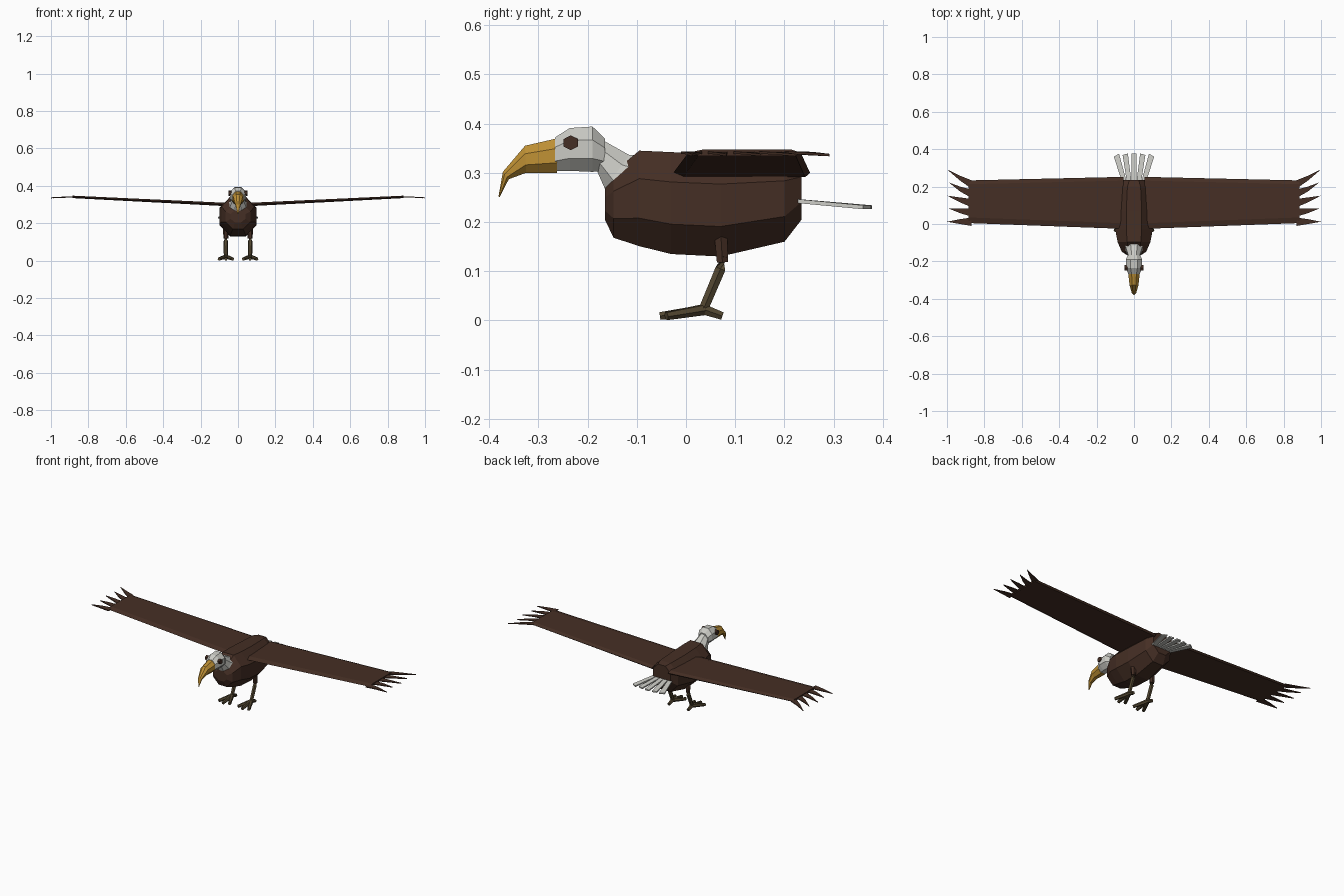
import bpy, math
from mathutils import Vector

cube = bpy.data.objects.get("Cube")
if cube:
    bpy.data.objects.remove(cube, do_unlink=True)


def material(name, rgb):
    m = bpy.data.materials.new(name)
    m.use_nodes = True
    m.diffuse_color = (*rgb, 1)
    node = next(n for n in m.node_tree.nodes if n.type == 'BSDF_PRINCIPLED')
    node.inputs["Base Color"].default_value = (*rgb, 1)
    return m


BROWN = material("dark brown feathers", (0.06, 0.028, 0.018))
WHITE = material("pale grey feathers", (0.6, 0.6, 0.56))
GOLD = material("golden beak", (0.52, 0.28, 0.035))
OLIVE = material("olive leg skin", (0.085, 0.062, 0.03))


def loft(name, rings, mat):
    """Skin a closed surface through rings with equal point counts."""
    n = len(rings[0])
    verts = [p for ring in rings for p in ring]
    faces = [(a * n + i, a * n + (i + 1) % n, (a + 1) * n + (i + 1) % n, (a + 1) * n + i)
             for a in range(len(rings) - 1) for i in range(n)]
    faces += [tuple(reversed(range(n))), tuple(range(len(verts) - n, len(verts)))]
    mesh = bpy.data.meshes.new(name)
    mesh.from_pydata(verts, [], faces)
    mesh.materials.append(mat)
    obj = bpy.data.objects.new(name, mesh)
    bpy.context.collection.objects.link(obj)
    bpy.ops.object.select_all(action='DESELECT')
    bpy.context.view_layer.objects.active = obj
    obj.select_set(True)
    bpy.ops.object.mode_set(mode='EDIT')
    bpy.ops.mesh.select_all(action='SELECT')
    bpy.ops.mesh.normals_make_consistent(inside=False)
    bpy.ops.object.mode_set(mode='OBJECT')
    return obj


def octagon(top, bottom, half_width):
    """Flat-topped octagon between a top and a bottom (y, z) point."""
    t, b = Vector((0, *top)), Vector((0, *bottom))
    ring = []
    for i in range(8):
        a = math.radians(22.5 + 45 * i)
        k = math.cos(math.radians(22.5))
        p = (t + b) / 2 + (t - b) / 2 * math.sin(a) / k
        ring.append((half_width * math.cos(a) / k, p.y, p.z))
    return ring


def tube(name, path, mat, sides=6):
    """Faceted tube through (point, radius) pairs."""
    pts = [Vector(p) for p, r in path]
    rings = []
    for i, (p, r) in enumerate(path):
        d = (pts[min(i + 1, len(pts) - 1)] - pts[max(i - 1, 0)]).normalized()
        u = d.cross(Vector((0.0, 0.3, 1.0))).normalized()
        v = d.cross(u)
        rings.append([pts[i] + r * (math.cos(a) * u + math.sin(a) * v)
                      for a in (math.tau * k / sides for k in range(sides))])
    return loft(name, rings, mat)


def plate(name, outline, thick, mat):
    """Thin flat piece from an outline, thickened along z."""
    return loft(name, [[Vector(p) + Vector((0, 0, s * thick / 2)) for p in outline]
                       for s in (-1, 1)], mat)


# Body: y, top z, bottom z, half width
body = [(-.165, .268, .205, .04), (-.147, .302, .168, .066), (-.095, .345, .151, .088),
        (-.03, .342, .135, .1), (.07, .338, .13, .1), (.2, .335, .16, .085),
        (.235, .328, .205, .06)]
loft("body", [octagon((y, t), (y, b), w) for y, t, b, w in body], BROWN)

# Neck, head and beak
loft("neck", [octagon((-.09, .335), (-.155, .25), .05),
              octagon((-.115, .336), (-.165, .268), .042),
              octagon((-.165, .364), (-.18, .302), .03)], WHITE)
loft("head", [octagon((y, t), (y, b), w) for y, t, b, w in
              [(-.165, .37, .304, .032), (-.19, .394, .302, .044),
               (-.236, .391, .304, .044), (-.266, .372, .304, .031)]], WHITE)
loft("beak", [octagon((-.262, .37), (-.262, .3), .031),
              octagon((-.327, .355), (-.325, .3), .024),
              octagon((-.372, .302), (-.36, .287), .012),
              octagon((-.381, .252), (-.379, .25), .002)], GOLD)

# Tail fan
for i in range(-2, 3):
    base, tip, spread = .022 * i, .047 * i, .014
    end = .378 - .005 * abs(i)
    plate(f"tail_feather_{i + 3}",
          [(base - .012, .2, .245), (base + .012, .2, .245),
           (tip + spread, end - .004 * i, .23), (tip - spread, end + .004 * i, .23)],
          .008, WHITE)

# Mirrored parts
for side, s in (("left", 1), ("right", -1)):
    # Eye
    loft(f"{side}_eye", [[(s * x, -.234 + .017 * math.cos(a), .361 + .015 * math.sin(a))
                          for a in (math.tau * (k + .5) / 6 for k in range(6))]
                         for x in (.035, .05)], BROWN)

    # Wing slab, tapering and rising to the tip
    def section(x, front, back, z, thick):
        return [(s * x, front, z), (s * x, front + .03, z + thick / 2),
                (s * x, back - .02, z + thick / 2), (s * x, back, z),
                (s * x, back - .01, z - thick / 2), (s * x, front + .02, z - thick / 2)]
    loft(f"{side}_wing", [section(.055, -.026, .252, .3, .018),
                          section(.885, .005, .233, .341, .013)], BROWN)

    # Wing tip feathers
    for i in range(5):
        y = .012 + .05 * i
        tip = (s * (1 if i % 2 == 0 else .99), .012 + .07 * i, .336)
        plate(f"{side}_wing_feather_{i + 1}",
              [(s * .87, y - .022, .341), (s * .93, y - .012 + .008 * i, .34),
               tip, (s * .93, y + .014 + .008 * i, .34), (s * .87, y + .022, .341)],
              .005, BROWN)

    # Leg and foot
    x = s * .065
    tube(f"{side}_thigh", [((x, .07, .19), .016), ((x, .074, .118), .013)], BROWN)
    tube(f"{side}_shin", [((x, .075, .13), .013), ((x, .07, .105), .012),
                          ((x, .035, .022), .011)], OLIVE)
    for label, dx, y in (("inner", -.036, -.04), ("middle", 0, -.053),
                         ("outer", .036, -.04), ("back", 0, .074)):
        tube(f"{side}_{label}_toe", [((x, .037, .022), .012),
                                     ((x + s * dx, y, .009), .009)], OLIVE)
